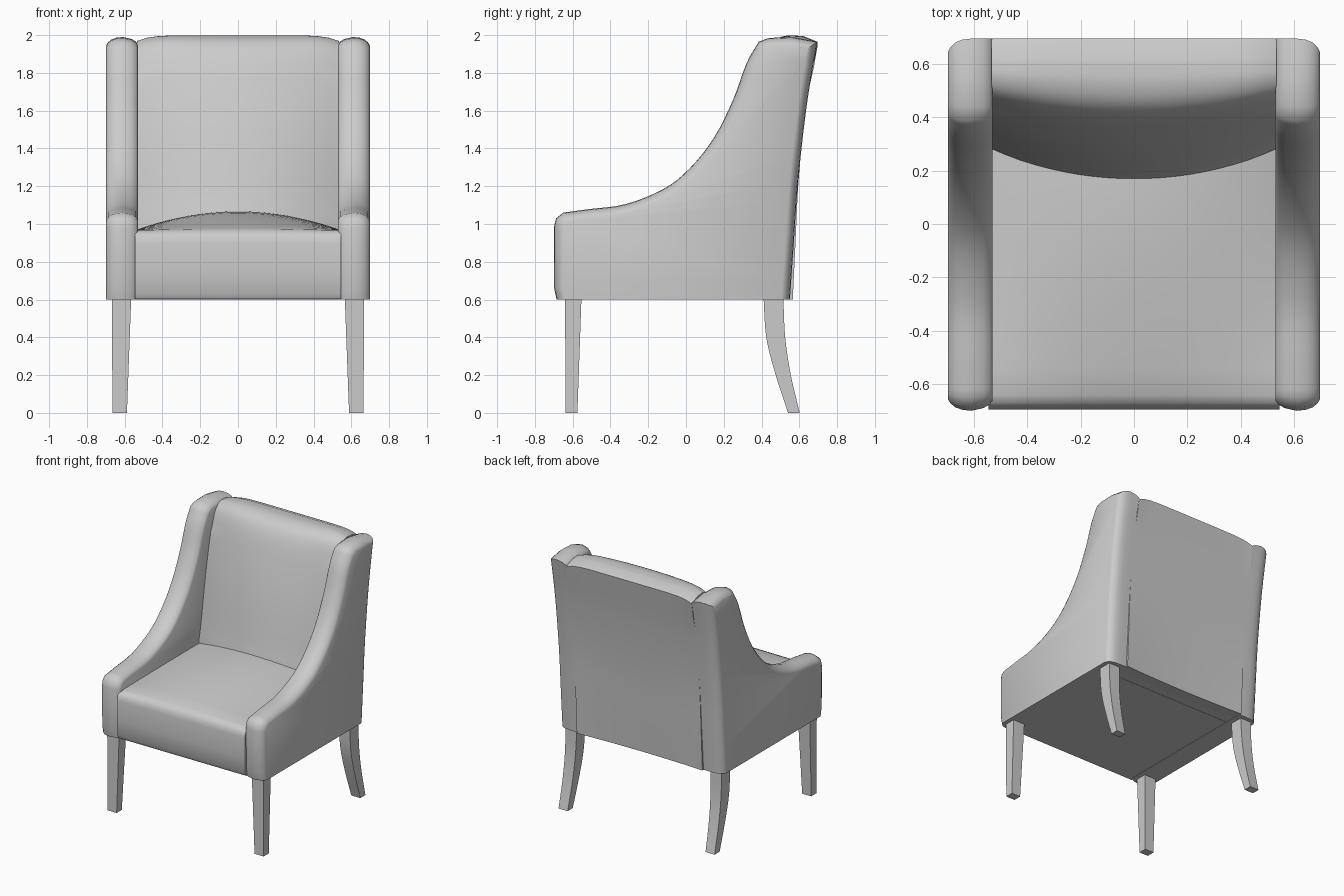
import bpy, bmesh, math
from mathutils import Vector

if "Cube" in bpy.data.objects:
    bpy.data.objects.remove(bpy.data.objects["Cube"])

fabric = bpy.data.materials.new("light grey")
fabric.use_nodes = True
GREY = (0.6, 0.6, 0.6, 1)
fabric.diffuse_color = GREY
fabric.node_tree.nodes["Principled BSDF"].inputs["Base Color"].default_value = GREY


def skin(name, rings, mirror=False, angle=40):
    """Join equal closed rings of points into a capped solid."""
    bm = bmesh.new()
    loops = [[bm.verts.new(p) for p in ring] for ring in rings]
    n = len(loops[0])
    for a, b in zip(loops, loops[1:]):
        for i in range(n):
            j = (i + 1) % n
            bm.faces.new((a[i], a[j], b[j], b[i]))
    bm.faces.new(loops[0])
    bm.faces.new(loops[-1])
    bmesh.ops.recalc_face_normals(bm, faces=bm.faces)
    for f in bm.faces:
        f.smooth = True
    mesh = bpy.data.meshes.new(name)
    bm.to_mesh(mesh)
    bm.free()
    mesh.set_sharp_from_angle(angle=math.radians(angle))
    mesh.materials.append(fabric)
    obj = bpy.data.objects.new(name, mesh)
    bpy.context.collection.objects.link(obj)
    if mirror:
        obj.modifiers.new("Mirror", "MIRROR")
    return obj


def curve(points, steps=4):
    """Smooth curve through 2D points."""
    p = [Vector(q) for q in points]
    p = [2 * p[0] - p[1]] + p + [2 * p[-1] - p[-2]]
    out = []
    for a, b, c, d in zip(p, p[1:], p[2:], p[3:]):
        for k in range(steps):
            t = k / steps
            out.append(0.5 * (2 * b + (c - a) * t + (2 * a - 5 * b + 4 * c - d) * t * t
                              + (3 * b - a - 3 * c + d) * t ** 3))
    return out + [p[-2]]


def inset(profile, amount, keep_back):
    """Move a side profile inward, keeping its underside level."""
    out = []
    n = len(profile)
    for i, p in enumerate(profile):
        d1 = (p - profile[i - 1]).normalized()
        d2 = (profile[(i + 1) % n] - p).normalized()
        n1, n2 = Vector((-d1.y, d1.x)), Vector((-d2.y, d2.x))
        m = (n1 + n2) / (1 + n1.dot(n2))
        if p.y < 0.61:
            m = Vector((math.copysign(1, p.x), 0))
        if keep_back and p.x > 0.54:
            m.x = 0
            if p.y < 1.9:
                m.y = 0
        out.append(p - m * amount)
    return out


# Rear outline shared by the arms and the backrest
rear = curve([(0.695, 1.965), (0.638, 1.62), (0.593, 1.22), (0.572, 0.92), (0.55, 0.6)], 3)

# Arms: sloping side profile with a softly crowned edge
front_post = [Vector(q) for q in ((-0.685, 0.6), (-0.698, 0.66), (-0.7, 0.98), (-0.688, 1.03))]
slope = curve([(-0.65, 1.06), (-0.52, 1.078), (-0.32, 1.105), (-0.12, 1.185), (0.02, 1.295),
               (0.15, 1.46), (0.25, 1.66), (0.32, 1.85), (0.385, 1.965)])
crown = [Vector(q) for q in ((0.44, 1.985), (0.56, 1.99))]
profile = front_post + slope + crown + rear
arm_rings = []
for x, amount in ((0.53, 0.04), (0.54, 0.024), (0.565, 0.01), (0.61, 0), (0.645, 0.004),
                  (0.67, 0.013), (0.688, 0.028), (0.698, 0.045)):
    arm_rings.append([(x, p.x, p.y) for p in inset(profile, amount, x < 0.6)])
skin("arms", arm_rings, mirror=True)

# Backrest: leaning cushion, hollow at the sides and rounded over the top
back_front = curve([(0.15, 0.62), (0.15, 0.95), (0.19, 1.15), (0.265, 1.48), (0.34, 1.74),
                    (0.395, 1.89), (0.45, 1.965), (0.53, 1.997), (0.62, 1.995)])
back_path = back_front + rear
columns = 20
back_rings = []
for i in range(columns + 1):
    u = 2 * i / columns - 1
    ring = []
    for p in back_path:
        bow = 0.13 * u * u * min(1, max(0, (0.6 - p.x) / 0.43))
        drop = 0.03 * u ** 8 if p.y > 1.8 else 0
        ring.append((0.535 * u, p.x + bow, p.y - drop))
    back_rings.append(ring)
skin("backrest", back_rings)

# Seat: cushion rising to a dome towards the backrest
seat_front = [Vector(q) for q in ((-0.675, 0.603), (-0.69, 0.63), (-0.695, 0.75), (-0.695, 0.9),
                                  (-0.688, 0.935), (-0.67, 0.957), (-0.64, 0.966))]
seat_top = [Vector((-0.64 + 0.1 * k, 0.967)) for k in range(1, 11)]
seat_path = seat_front + seat_top + [Vector((0.4, 0.603))]
seat_rings = []
for i in range(columns + 1):
    u = 2 * i / columns - 1
    ring = []
    for p in seat_path:
        rise = math.sin(min(1, max(0, (p.x + 0.69) / 0.9)) * math.pi / 2)
        dome = 0.1 * (1 - u * u) * rise if p.y > 0.95 else 0
        ring.append((0.545 * u, p.x, p.y + dome))
    seat_rings.append(ring)
skin("seat", seat_rings)

# Underside panel closing the frame
skin("underside", [[(x, y, z) for x, y in ((-0.6, -0.6), (0.6, -0.6), (0.6, 0.5), (-0.6, 0.5))]
                   for z in (0.605, 0.64)])


def leg(name, sections):
    """Square leg from (z, front y, rear y, inner x, outer x) sections."""
    skin(name, [[(xi, ya, z), (xo, ya, z), (xo, yb, z), (xi, yb, z)]
                for z, ya, yb, xi, xo in sections], mirror=True)


# Legs: tapered in front, swept back behind
leg("front_legs", [(0, -0.638, -0.575, 0.588, 0.665), (0.62, -0.64, -0.553, 0.565, 0.667)])
front_edge = curve([(0.54, 0), (0.475, 0.2), (0.425, 0.4), (0.41, 0.62)])
rear_edge = curve([(0.602, 0), (0.555, 0.2), (0.525, 0.4), (0.515, 0.62)])
leg("rear_legs", [(a.y, a.x, b.x, 0.588 - 0.03 * a.y, 0.665)
                  for a, b in zip(front_edge, rear_edge)])
